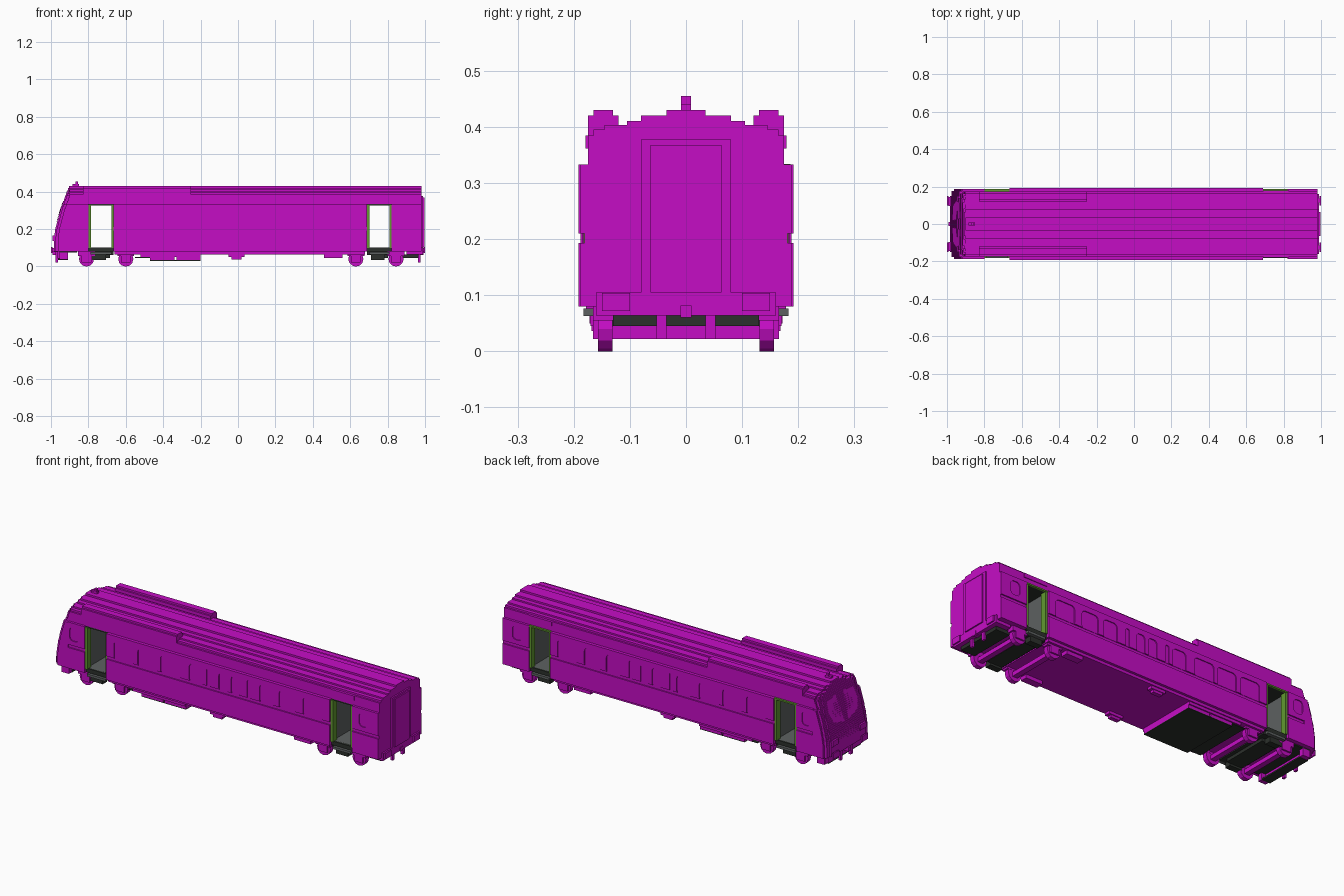
import bpy, bmesh, math
from mathutils import Matrix, Vector

if "Cube" in bpy.data.objects:
    bpy.data.objects.remove(bpy.data.objects["Cube"], do_unlink=True)


def material(name, r, g, b):
    mat = bpy.data.materials.new(name)
    mat.use_nodes = True
    mat.diffuse_color = (r, g, b, 1)
    shader = mat.node_tree.nodes["Principled BSDF"]
    shader.inputs["Base Color"].default_value = (r, g, b, 1)
    shader.inputs["Roughness"].default_value = 0.8
    return mat


MAGENTA = material("magenta paint", 0.56, 0.004, 0.56)
GREEN = material("green door edge", 0.12, 0.32, 0.03)
GREY = material("grey interior", 0.11, 0.12, 0.12)
DARK = material("dark underframe", 0.025, 0.03, 0.025)


def finish(name, bm, mat):
    bmesh.ops.recalc_face_normals(bm, faces=bm.faces[:])
    mesh = bpy.data.meshes.new(name)
    bm.to_mesh(mesh)
    bm.free()
    mesh.materials.append(mat)
    obj = bpy.data.objects.new(name, mesh)
    bpy.context.collection.objects.link(obj)
    return obj


def boxes(name, mat, ranges, mirror=False):
    """One object from (x0, x1, y0, y1, z0, z1) ranges, optionally mirrored in y."""
    bm = bmesh.new()
    if mirror:
        ranges = ranges + [(a, b, -d, -c, e, f) for a, b, c, d, e, f in ranges]
    for x0, x1, y0, y1, z0, z1 in ranges:
        centre = Matrix.Translation(((x0 + x1) / 2, (y0 + y1) / 2, (z0 + z1) / 2))
        size = Matrix.Diagonal((x1 - x0, y1 - y0, z1 - z0, 1))
        bmesh.ops.create_cube(bm, size=1, matrix=centre @ size)
    return finish(name, bm, mat)


def extrude(name, mat, half, x0, x1):
    """Sweep a half section (y, z), mirrored in y, along x."""
    bm = bmesh.new()
    section = half + [(-y, z) for y, z in reversed(half)]
    face = bm.faces.new([bm.verts.new((x0, y, z)) for y, z in section])
    swept = bmesh.ops.extrude_face_region(bm, geom=[face])["geom"]
    moved = [v for v in swept if isinstance(v, bmesh.types.BMVert)]
    bmesh.ops.translate(bm, verts=moved, vec=(x1 - x0, 0, 0))
    return finish(name, bm, mat)


def rounded(bm, x0, x1, z0, z1, y0, y1, r):
    """Rounded rectangular block, thick in y."""
    ring = []
    corners = [(x1 - r, z1 - r), (x0 + r, z1 - r), (x0 + r, z0 + r), (x1 - r, z0 + r)]
    for i, (cx, cz) in enumerate(corners):
        for k in range(4):
            a = math.radians(90 * i + 30 * k)
            ring.append((cx + r * math.cos(a), cz + r * math.sin(a)))
    front = [bm.verts.new((x, y0, z)) for x, z in ring]
    back = [bm.verts.new((x, y1, z)) for x, z in ring]
    bm.faces.new(front)
    bm.faces.new(back[::-1])
    for i in range(len(ring)):
        j = (i + 1) % len(ring)
        bm.faces.new((front[j], front[i], back[i], back[j]))


def cut_windows(body, spans, z0, z1, half_width):
    """Shallow rounded recesses on both sides."""
    bm = bmesh.new()
    for x0, x1 in spans:
        radius = min(0.02, (x1 - x0) * 0.35)
        for s in (1, -1):
            rounded(bm, x0, x1, z0, z1, s * (half_width - 0.005), s * (half_width + 0.02), radius)
    cutter = finish("window_cutter", bm, DARK)
    cutter.hide_render = True
    mod = body.modifiers.new("windows", "BOOLEAN")
    mod.operation, mod.solver, mod.object = "DIFFERENCE", "EXACT", cutter
    bpy.context.view_layer.objects.active = body
    bpy.ops.object.modifier_apply(modifier=mod.name)
    bpy.data.objects.remove(cutter, do_unlink=True)


# Body sections with a groove along the waist
BOTTOM, EAVES = 0.08, 0.333
DOORS = [(-0.8, -0.665), (0.69, 0.822)]


def wall_section(w):
    return [(w, BOTTOM), (w, 0.193), (w - 0.007, 0.193), (w - 0.007, 0.21), (w, 0.21), (w, EAVES)]


cab = extrude("cab_body", MAGENTA, wall_section(0.188), -0.9, DOORS[0][0])
saloon = extrude("saloon_body", MAGENTA, wall_section(0.192), DOORS[0][1], DOORS[1][0])
rear = extrude("rear_body", MAGENTA, wall_section(0.188), DOORS[1][1], 0.982)
cut_windows(cab, [(-0.89, -0.835)], 0.235, 0.31, 0.188)
cut_windows(rear, [(0.865, 0.922)], 0.235, 0.31, 0.188)
centres = [-0.56, -0.415, -0.275, -0.12, -0.045, 0.045, 0.118, 0.2, 0.307, 0.433, 0.587]
widths = [0.118, 0.118, 0.122, 0.085, 0.022, 0.055, 0.05, 0.022, 0.085, 0.1, 0.118]
cut_windows(saloon, [(c - w / 2, c + w / 2) for c, w in zip(centres, widths)], 0.2, 0.305, 0.192)

# Stepped roof
steps = [(0.175, 0.385), (0.165, 0.395), (0.145, 0.403), (0.105, 0.411), (0.08, 0.42), (0.035, 0.43)]
roof_half, low = [], EAVES
for width, top in steps:
    roof_half += [(width, low), (width, top)]
    low = top
extrude("roof", MAGENTA, roof_half, -0.9, 0.982)
boxes("roof_pods", MAGENTA, [(-0.83, -0.25, 0.12, 0.175, 0.38, 0.42),
                             (-0.83, -0.25, 0.13, 0.165, 0.42, 0.43)], True)
boxes("door_hoods", MAGENTA, [(0.69, 0.83, 0.17, 0.179, 0.362, 0.385)], True)
boxes("antenna", MAGENTA, [(-0.885, -0.85, -0.009, 0.009, 0.42, 0.44),
                           (-0.868, -0.855, -0.009, 0.009, 0.44, 0.455)])


# Curved cab front in stepped layers
def nose_x(z):
    return -0.985 + 0.085 * (max(0, z - 0.13) / 0.3) ** 1.5


def nose_width(z):
    if z < EAVES:
        return 0.188
    return next((w for w, top in steps if z < top), 0.035)


layers, z, rise = [], BOTTOM, 0.01
while z < 0.425:
    x, w = nose_x(z), nose_width(z + rise / 2)
    layers.append((x + 0.022, -0.9, -w, w, z, z + rise))
    layers.append((x + 0.008, -0.9, 0.012 - w, w - 0.012, z, z + rise))
    layers.append((x, -0.9, -w * 0.8, w * 0.8, z, z + rise))
    z += rise
boxes("cab_front", MAGENTA, [b for b in layers if b[0] < b[1]])

# Windscreens, lamps and centre rib on the cab front
bm = bmesh.new()
for side in (1, -1):
    outline = [(0.016, 0.225), (0.1, 0.245), (0.125, 0.3), (0.115, 0.355), (0.03, 0.365)]
    verts = [bm.verts.new((nose_x(h) - 0.004, side * y, h)) for y, h in outline]
    bm.faces.new(verts)
bmesh.ops.solidify(bm, geom=bm.faces[:], thickness=0.006)
finish("windscreens", bm, MAGENTA)
boxes("cab_lamps", MAGENTA, [(-0.992, -0.97, 0.095, 0.145, 0.135, 0.165)], True)

# Vestibules: floor, ceiling, inner walls and green door edges
for tag, (a, b) in zip(("front", "rear"), DOORS):
    boxes(tag + "_vestibule_floor", GREY, [(a, b, -0.165, 0.165, 0.094, 0.102)])
    boxes(tag + "_vestibule_ceiling", DARK, [(a, b, -0.175, 0.175, 0.326, EAVES)])
    boxes(tag + "_vestibule_walls", GREY, [(a, a + 0.004, -0.15, 0.15, 0.1, 0.328),
                                           (b - 0.004, b, -0.15, 0.15, 0.1, 0.328)])
    boxes(tag + "_door_edges", GREEN, [(a, a + 0.014, 0.15, 0.183, 0.1, 0.328),
                                       (b - 0.012, b, 0.15, 0.183, 0.1, 0.328)], True)
    boxes(tag + "_door_header", GREEN, [(a, b, 0.165, 0.186, 0.326, EAVES + 0.001)])
    # Dark frame and steps below the doors
    boxes(tag + "_door_underframe", DARK, [(a, b, -0.165, 0.165, 0.062, 0.094),
                                           (a + 0.02, b - 0.02, -0.13, 0.13, 0.045, 0.062)])
    boxes(tag + "_step_brackets", DARK, [(a + 0.02, b - 0.04, 0.13, 0.165, 0.034, 0.062),
                                         (a, b, 0.16, 0.175, 0.08, 0.102)], True)
    boxes(tag + "_steps", GREY, [(a + 0.012, b - 0.012, 0.16, 0.183, 0.063, 0.076)], True)

# Running gear
for i, x in enumerate((-0.81, -0.6, 0.63, 0.845)):
    bm = bmesh.new()
    for side in (1, -1):
        place = Matrix.Translation((x, side * 0.144, 0.04)) @ Matrix.Rotation(math.pi / 2, 4, "X")
        bmesh.ops.create_cone(bm, cap_ends=True, segments=12, radius1=0.0405, radius2=0.0405,
                              depth=0.026, matrix=place)
    finish(f"wheels_{i}", bm, MAGENTA)
    boxes(f"axle_{i}", MAGENTA, [(x - 0.015, x + 0.015, -0.16, 0.16, 0.022, 0.045)])
    boxes(f"axle_boxes_{i}", MAGENTA, [(x - 0.026, x + 0.026, 0.145, 0.166, 0.022, 0.06),
                                       (x - 0.045, x + 0.045, 0.13, 0.166, 0.055, 0.085)], True)

# Underfloor equipment
boxes("underfloor", MAGENTA, [(-0.66, 0.68, -0.178, 0.178, 0.065, 0.085)])
boxes("engine_boxes", MAGENTA, [(-0.52, -0.2, -0.172, 0.172, 0.05, 0.065),
                                (-0.47, -0.34, -0.165, 0.165, 0.034, 0.055),
                                (-0.33, -0.2, -0.165, 0.165, 0.034, 0.055)])
boxes("engine_undershield", DARK, [(-0.47, -0.2, -0.165, 0.165, 0.03, 0.034),
                                   (-0.55, -0.47, -0.165, 0.165, 0.046, 0.05)])
boxes("small_tanks", MAGENTA, [(-0.05, 0.035, 0.14, 0.172, 0.05, 0.065),
                               (-0.035, 0.02, 0.145, 0.168, 0.036, 0.05),
                               (0.46, 0.56, 0.13, 0.17, 0.045, 0.065)], True)

# Cab plough, couplings, buffers and hoses
boxes("cab_undershield", DARK, [(-0.955, -0.86, -0.165, 0.165, 0.074, 0.08)])
boxes("plough", MAGENTA, [(-0.965, -0.935, -0.15, 0.15, 0.042, 0.08)])
boxes("plough_bars", DARK, [(-0.962, -0.91, -0.14, 0.14, 0.034, 0.042)])
boxes("plough_ends", MAGENTA, [(-0.955, -0.91, 0.14, 0.165, 0.036, 0.08)], True)
for tag, s in (("front", -1), ("rear", 1)):
    def span(near, far):
        return (near, far) if s > 0 else (-far, -near)
    boxes(tag + "_buffers", MAGENTA, [(*span(0.95, 0.994), 0.115, 0.135, 0.078, 0.098),
                                      (*span(0.992, 1.0), 0.1, 0.15, 0.072, 0.104)], True)
    boxes(tag + "_coupling", MAGENTA, [(*span(0.95, 0.993), -0.01, 0.01, 0.06, 0.082)])
    boxes(tag + "_hoses", MAGENTA, [(*span(0.962, 0.975), 0.035, 0.053, 0.022, 0.08)], True)

# Gangway end and rear beam
boxes("gangway_frame", MAGENTA, [(0.975, 0.99, -0.08, 0.08, 0.105, 0.378)])
boxes("gangway_door", MAGENTA, [(0.985, 0.997, -0.063, 0.063, 0.105, 0.368)])
boxes("rear_beam", MAGENTA, [(0.9, 0.99, -0.16, 0.16, 0.064, 0.105)])
boxes("rear_undershield", DARK, [(0.88, 0.965, -0.13, 0.13, 0.045, 0.064)])
